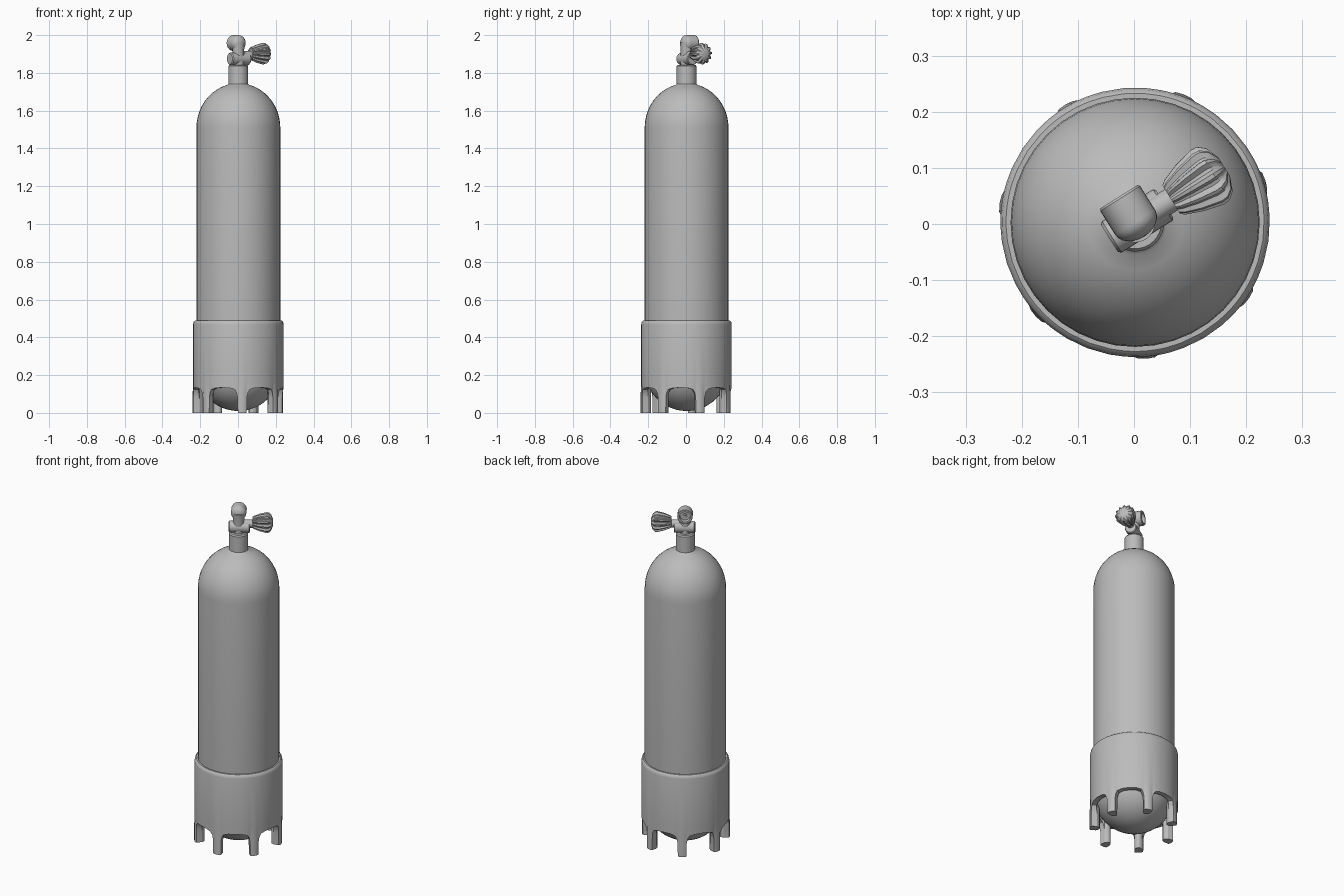
import bpy
import bmesh
from math import sin, cos, pi, radians
from mathutils import Matrix, Vector

cube = bpy.data.objects.get("Cube")
if cube:
    bpy.data.objects.remove(cube, do_unlink=True)

grey = bpy.data.materials.new("matte grey")
grey.use_nodes = True
COLOUR = (0.5, 0.5, 0.5, 1)
grey.diffuse_color = COLOUR
grey.node_tree.nodes["Principled BSDF"].inputs["Base Color"].default_value = COLOUR


def loft(name, columns, matrix=None, closed=False, sharp=35):
    """Skin neighbouring columns of points all the way round."""
    bm = bmesh.new()
    cols = [[bm.verts.new(p) for p in col] for col in columns]
    rows = len(cols[0])
    for i, col in enumerate(cols):
        after = cols[(i + 1) % len(cols)]
        for j in range(rows if closed else rows - 1):
            k = (j + 1) % rows
            bm.faces.new((col[j], after[j], after[k], col[k]))
    bmesh.ops.remove_doubles(bm, verts=bm.verts[:], dist=1e-5)
    bmesh.ops.recalc_face_normals(bm, faces=bm.faces[:])
    mesh = bpy.data.meshes.new(name)
    bm.to_mesh(mesh)
    bm.free()
    mesh.materials.append(grey)
    mesh.shade_smooth()
    mesh.set_sharp_from_angle(angle=radians(sharp))
    obj = bpy.data.objects.new(name, mesh)
    bpy.context.collection.objects.link(obj)
    if matrix:
        obj.matrix_world = matrix
    return obj


def lathe(name, profile, segs=32, matrix=None, pattern=(1,), sharp=35):
    """Spin (radius, height) points; pattern scales the radius to make flutes."""
    cols = []
    for i in range(segs):
        a, f = 2 * pi * i / segs, pattern[i % len(pattern)]
        cols.append([(r * f * cos(a), r * f * sin(a), h) for r, h in profile])
    return loft(name, cols, matrix, sharp=sharp)


def aim(angle, height):
    """Frame whose z axis points sideways at the given heading."""
    d = Vector((cos(radians(angle)), sin(radians(angle)), 0))
    turn = d.to_track_quat("Z", "Y").to_matrix().to_4x4()
    return Matrix.Translation((0.002, 0.003, height)) @ turn


upright = Matrix.Translation((0.002, 0.003, 0))

# Tank: round bottom, straight wall, domed shoulder
R, LOW, HIGH = 0.222, 0.232, 1.51
quarter = [i * pi / 24 for i in range(13)]
bottom = [(R * sin(a), LOW - R * cos(a)) for a in quarter]
shoulder = [(R * cos(a), HIGH + 0.235 * sin(a)) for a in quarter[:11]]
lathe("tank", bottom + shoulder + [(0.052, 1.742), (0, 1.742)], 40, upright)

# Neck
lathe("neck", [(0, 1.72), (0.052, 1.72), (0.052, 1.836), (0.047, 1.843), (0, 1.843)],
      32, upright)

# Boot: a sleeve whose lower rim drops into seven feet
# Each entry: angle from foot centre, rim height, inner radius, outer radius
half = [(0, 0, 0.188, 0.244), (0.06, 0, 0.192, 0.243), (0.1, 0, 0.207, 0.237),
        (0.106, 0.08, 0.207, 0.237), (0.125, 0.106, 0.21, 0.238),
        (0.17, 0.124, 0.212, 0.24), (0.28, 0.132, 0.212, 0.24),
        (pi / 7, 0.134, 0.212, 0.24)]
sector = [(-t, *rest) for t, *rest in reversed(half[1:-1])] + half
boot = []
for foot in range(7):
    for t, rim, inner, outer in sector:
        a = radians(-85) + foot * 2 * pi / 7 + t
        section = [(0.22, 0.488), (0.23, 0.488), (0.237, 0.482), (0.24, 0.468),
                   (0.24, 0.17), (outer, max(0.1, rim + 0.01)), (outer, rim),
                   (inner, rim), (inner, 0.165), (0.218, 0.23)]
        boot.append([(r * cos(a), r * sin(a), z) for r, z in section])
loft("boot", boot, upright, closed=True, sharp=40)

# Valve body lying across the neck, with its stem
lathe("valve_body", [(0, -0.054), (0.028, -0.054), (0.033, -0.049),
                     (0.033, 0.058), (0.029, 0.062), (0, 0.062)], 24, aim(32, 1.874))
lathe("knob_stem", [(0, 0.03), (0.022, 0.03), (0.022, 0.09), (0, 0.09)],
      16, aim(32, 1.893))

# Fluted hand knob, widening outward
lathe("knob", [(0, 0.076), (0.03, 0.076), (0.036, 0.084), (0.048, 0.115), (0.057, 0.152),
               (0.056, 0.164), (0.045, 0.177), (0.02, 0.187), (0, 0.187)],
      48, aim(32, 1.902), pattern=(1, 1, 0.83, 0.83), sharp=30)

# Outlet post and elbow, with a recessed round port
lathe("outlet_post", [(0, 1.84), (0.031, 1.84), (0.031, 1.925), (0.036, 1.96), (0, 1.96)],
      24, upright)
B = 0.042
dome = [(B * sin(a), -0.03 * cos(a)) for a in quarter[::2]]
lathe("outlet_port", dome + [(B, 0.05), (0.039, 0.054), (0.03, 0.054),
                             (0.027, 0.034), (0.012, 0.034), (0.01, 0.022), (0, 0.022)],
      28, aim(122, 1.958))
